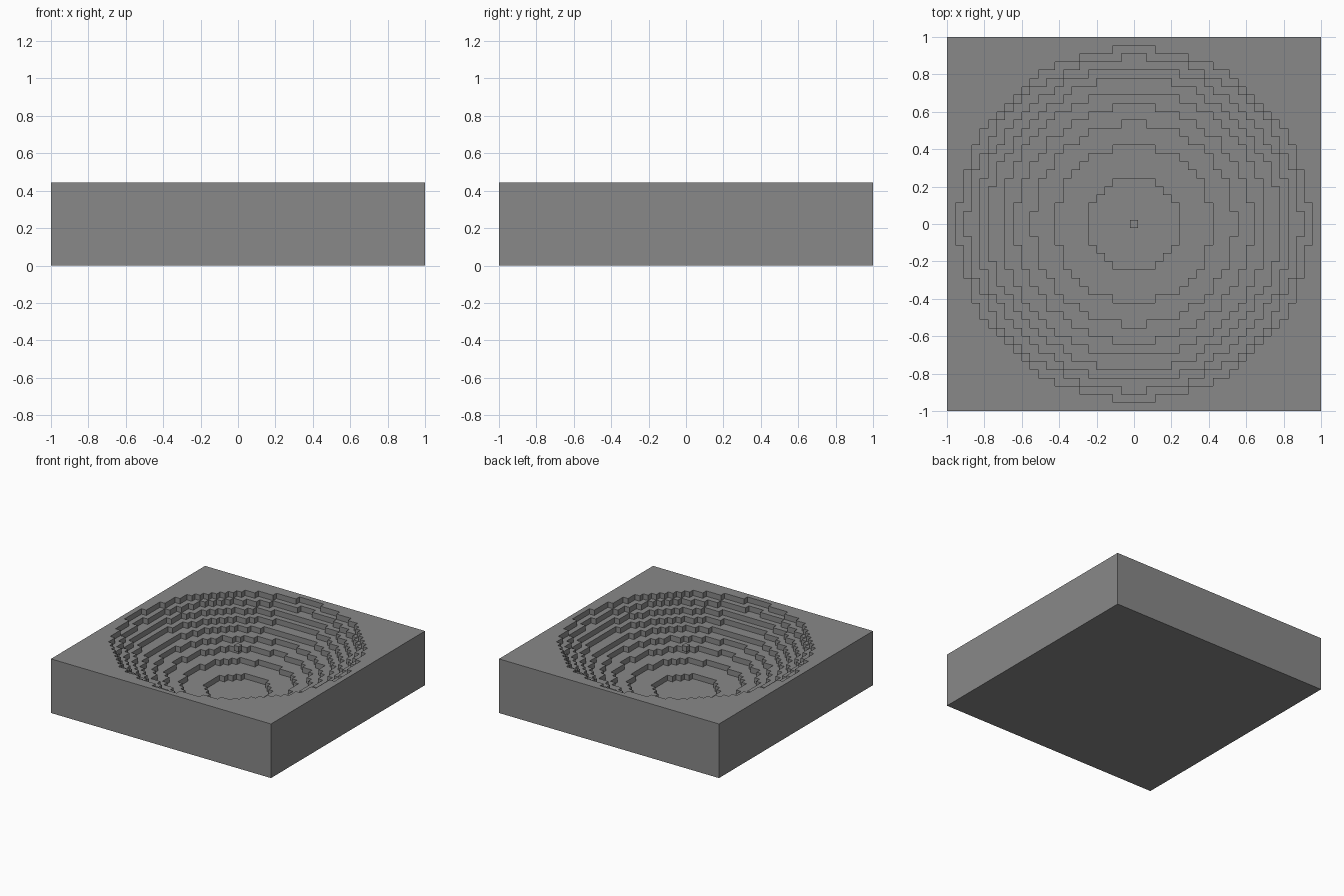
import bpy
import bmesh
from mathutils import Vector

cube = bpy.data.objects.get("Cube")
if cube:
    bpy.data.objects.remove(cube, do_unlink=True)

CELLS = 45                # blocks along each side
CELL = 2 / CELLS          # size of one block
HEIGHT = 10 * CELL
RADIUS = 30.5             # radius of the spherical bowl, in blocks
TOP, BOTTOM = 22, 30      # carved layers, in blocks below the sphere centre

grey = bpy.data.materials.new("stone_grey")
grey.use_nodes = True
colour = (0.25, 0.25, 0.25, 1)
grey.diffuse_color = colour
grey.node_tree.nodes["Principled BSDF"].inputs["Base Color"].default_value = colour


def add_object(name, bm):
    bmesh.ops.recalc_face_normals(bm, faces=bm.faces[:])
    mesh = bpy.data.meshes.new(name)
    bm.to_mesh(mesh)
    bm.free()
    mesh.materials.append(grey)
    obj = bpy.data.objects.new(name, mesh)
    bpy.context.collection.objects.link(obj)


def of_type(geom, kind):
    return [g for g in geom if isinstance(g, kind)]


# Slab: a block grid at the top, with its border pulled down to a flat base
bm = bmesh.new()
bmesh.ops.create_grid(bm, x_segments=CELLS, y_segments=CELLS, size=1)
bmesh.ops.translate(bm, verts=bm.verts[:], vec=(0, 0, HEIGHT))
floor = bm.faces[:]
border = [e for e in bm.edges if e.is_boundary]
skirt = bmesh.ops.extrude_edge_only(bm, edges=border)["geom"]
bmesh.ops.translate(bm, verts=of_type(skirt, bmesh.types.BMVert), vec=(0, 0, -HEIGHT))
bmesh.ops.contextual_create(bm, geom=of_type(skirt, bmesh.types.BMEdge))

# Stepped bowl: sink a smaller disc of blocks by one step for every layer
for depth in range(TOP, BOTTOM + 1):
    reach = (RADIUS ** 2 - depth ** 2) ** 0.5 * CELL
    region = [f for f in floor if f.calc_center_median().xy.length < reach]
    sunk = bmesh.ops.extrude_face_region(bm, geom=region)["geom"]
    floor = of_type(sunk, bmesh.types.BMFace)
    bmesh.ops.translate(bm, verts=of_type(sunk, bmesh.types.BMVert), vec=(0, 0, -CELL))
    left_over = [f for f in region if f.is_valid]
    if left_over:
        bmesh.ops.delete(bm, geom=left_over, context="FACES")
add_object("stepped_bowl_slab", bm)

# Single block floating at the centre, flush with the rim
bm = bmesh.new()
bmesh.ops.create_cube(bm, size=CELL)
bmesh.ops.translate(bm, verts=bm.verts[:], vec=Vector((0, 0, HEIGHT - CELL / 2)))
add_object("centre_block", bm)
